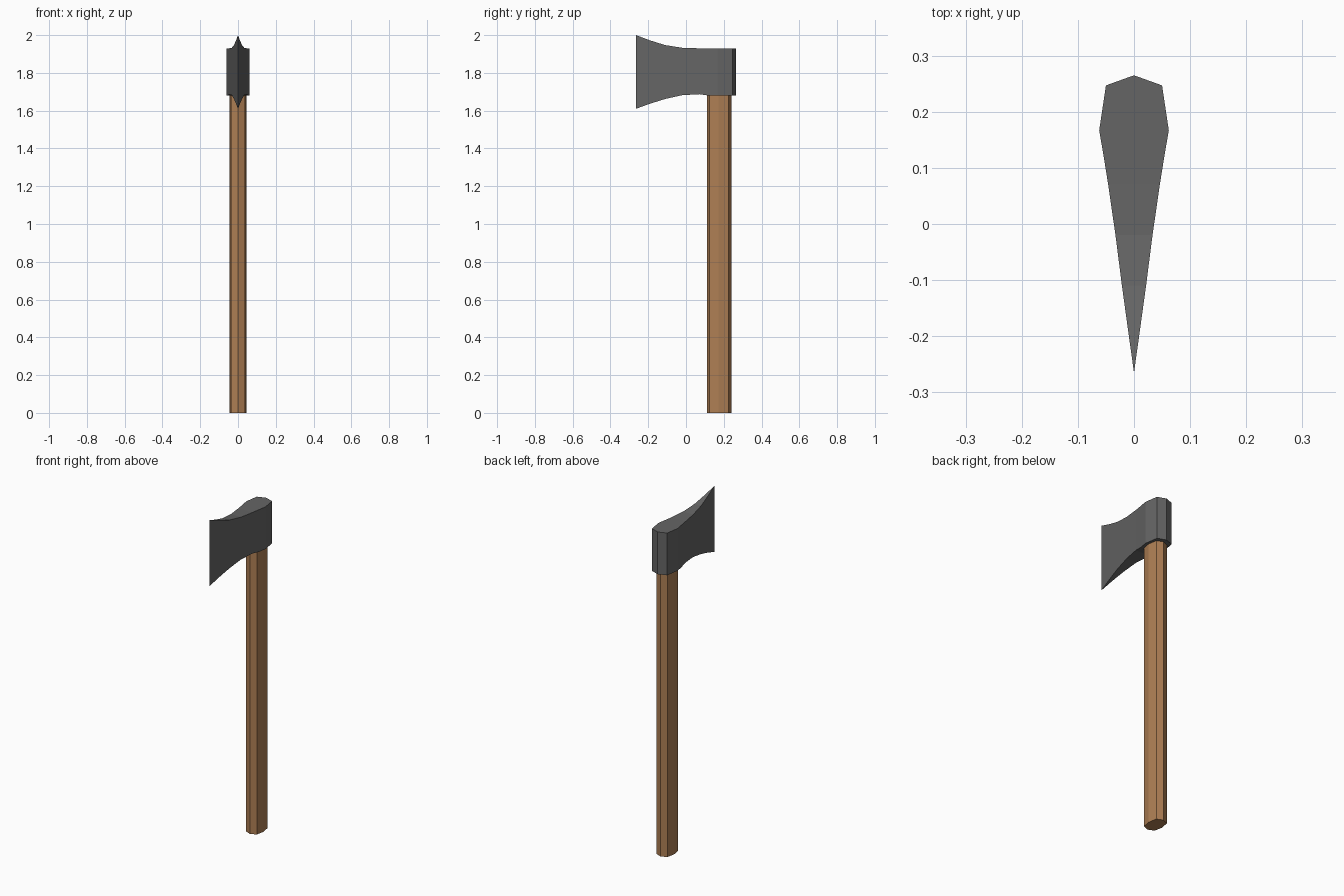
import bpy
import bmesh

cube = bpy.data.objects.get("Cube")
if cube:
    bpy.data.objects.remove(cube)


def material(name, color):
    mat = bpy.data.materials.new(name)
    mat.use_nodes = True
    mat.diffuse_color = color
    mat.node_tree.nodes["Principled BSDF"].inputs["Base Color"].default_value = color
    return mat


def finish(name, bm, mat):
    bmesh.ops.recalc_face_normals(bm, faces=bm.faces)
    mesh = bpy.data.meshes.new(name)
    bm.to_mesh(mesh)
    bm.free()
    mesh.materials.append(mat)
    obj = bpy.data.objects.new(name, mesh)
    bpy.context.collection.objects.link(obj)
    return obj


steel = material("dark steel", (0.13, 0.13, 0.13, 1))
wood = material("brown wood", (0.42, 0.21, 0.088, 1))

# Axe head: stations from cutting edge to poll (y, half width, bottom, top)
stations = [
    (-0.265, 0, 1.61, 2.0),
    (-0.19, 0.0105, 1.637, 1.972),
    (-0.11, 0.0215, 1.662, 1.947),
    (-0.02, 0.033, 1.682, 1.933),
    (0.07, 0.046, 1.687, 1.93),
    (0.12, 0.054, 1.68, 1.93),
    (0.167, 0.062, 1.68, 1.93),
    (0.247, 0.05, 1.68, 1.93),
    (0.265, 0, 1.68, 1.93),
]
bm = bmesh.new()
rings = [[bm.verts.new(c) for c in ((-w, y, lo), (w, y, lo), (w, y, hi), (-w, y, hi))]
         for y, w, lo, hi in stations]
for a, b in zip(rings, rings[1:]):
    for i in range(4):
        j = (i + 1) % 4
        bm.faces.new((a[i], a[j], b[j], b[i]))
# Weld the two pointed ends into single vertical edges
bmesh.ops.remove_doubles(bm, verts=bm.verts, dist=0.0005)
finish("axe_head", bm, steel)

# Handle: faceted oval profile extruded up into the head
half = [(0, 0.11), (0.036, 0.125), (0.045, 0.172), (0.036, 0.224), (0, 0.24)]
outline = half + [(-x, y) for x, y in half[-2:0:-1]]
bm = bmesh.new()
base = bm.faces.new([bm.verts.new((x, y, 0)) for x, y in outline])
extruded = bmesh.ops.extrude_face_region(bm, geom=[base], use_keep_orig=True)
top = [g for g in extruded["geom"] if isinstance(g, bmesh.types.BMVert)]
bmesh.ops.translate(bm, verts=top, vec=(0, 0, 1.9))
finish("handle", bm, wood)
